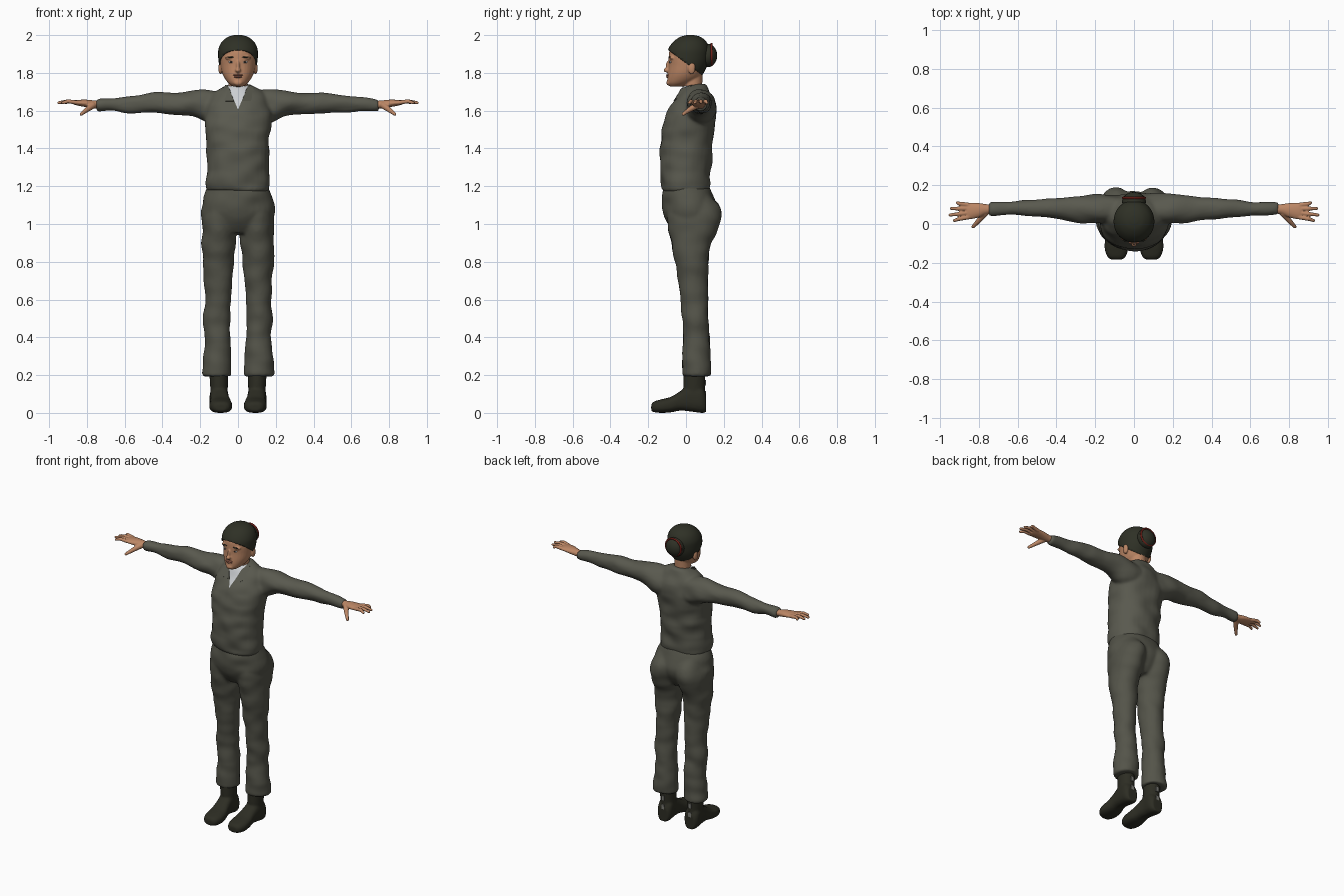
import bpy, bmesh
from math import cos, sin, pi, copysign
from mathutils import Vector, Matrix, noise

if "Cube" in bpy.data.objects:
    bpy.data.objects.remove(bpy.data.objects["Cube"])


def material(name, r, g, b):
    m = bpy.data.materials.new(name)
    m.use_nodes = True
    m.diffuse_color = (r, g, b, 1)
    bsdf = m.node_tree.nodes["Principled BSDF"]
    bsdf.inputs["Base Color"].default_value = (r, g, b, 1)
    bsdf.inputs["Roughness"].default_value = 0.8
    return m


SHIRT = material("olive shirt", .1, .1, .077)
PANTS = material("olive trousers", .088, .088, .067)
BOOT = material("dark boot leather", .026, .026, .017)
HAIR = material("dark hair", .028, .03, .019)
SKIN = material("skin", .5, .24, .13)
WHITE = material("white undershirt", .6, .62, .64)
LIPS = material("lips", .36, .14, .09)
RED = material("red hair band", .17, .015, .01)
GREY = material("grey buckle", .2, .2, .18)
DARK = material("dark eye", .03, .02, .015)


def loft(bm, sections, axis="z", side=1, power=2, n=32, steps=5):
    """Smooth skin through sections of (position, centre, radius, low, high)."""
    pts = [Vector(s) for s in sections]
    rows = []
    for i in range(len(pts) - 1):
        a, b, c, d = pts[max(i - 1, 0)], pts[i], pts[i + 1], pts[min(i + 2, len(pts) - 1)]
        for k in range(steps):
            t = k / steps
            rows.append(b + ((c - a) * t + (a * 2 - b * 5 + c * 4 - d) * t**2
                             + (b * 3 - a - c * 3 + d) * t**3) / 2)
    rows.append(pts[-1])
    rings = []
    for t, mid, rad, low, high in rows:
        ring = []
        for i in range(n):
            u, v = (copysign(abs(f(2 * pi * i / n))**(2 / power), f(2 * pi * i / n)) for f in (cos, sin))
            a, b = mid + rad * u, (low + high) / 2 + (high - low) / 2 * v
            co = {"z": (a, b, t), "x": (t, b, a), "y": (a, t, b)}[axis]
            ring.append(bm.verts.new((co[0] * side, co[1], co[2])))
        rings.append(ring)
    for lo, hi in zip(rings, rings[1:]):
        for i in range(n):
            bm.faces.new((lo[i], lo[i - 1], hi[i - 1], hi[i]))
    bm.faces.new(rings[0])
    bm.faces.new(reversed(rings[-1]))


def ball(bm, centre, radii):
    bmesh.ops.create_uvsphere(bm, u_segments=20, v_segments=12, radius=1,
                              matrix=Matrix.Translation(centre) @ Matrix.Diagonal((*radii, 1)))


def rod(bm, a, b, ra, rb):
    a, b = Vector(a), Vector(b)
    turn = (b - a).to_track_quat("Z", "Y").to_matrix().to_4x4()
    bmesh.ops.create_cone(bm, cap_ends=True, segments=14, radius1=ra, radius2=rb, depth=(b - a).length,
                          matrix=Matrix.Translation((a + b) / 2) @ turn)
    ball(bm, a, (ra,) * 3)
    ball(bm, b, (rb,) * 3)


def finish(bm, name, mat, voxel=0, relax=3, folds=0, smooth=True):
    """Make the object; optionally fuse its pieces and add cloth folds."""
    bmesh.ops.recalc_face_normals(bm, faces=bm.faces)
    me = bpy.data.meshes.new(name)
    bm.to_mesh(me)
    bm.free()
    ob = bpy.data.objects.new(name, me)
    bpy.context.collection.objects.link(ob)
    if voxel:
        fuse = ob.modifiers.new("fuse", "REMESH")
        fuse.mode, fuse.voxel_size = "VOXEL", voxel
        soft = ob.modifiers.new("soften", "SMOOTH")
        soft.factor, soft.iterations = .5, relax
        graph = bpy.context.evaluated_depsgraph_get()
        me = bpy.data.meshes.new_from_object(ob.evaluated_get(graph))
        ob.modifiers.clear()
        ob.data = me
        me.name = name
    if folds:
        moves = [v.normal * folds * noise.noise(Vector((v.co.x * 9, v.co.y * 9, v.co.z * 14))) for v in me.vertices]
        for v, move in zip(me.vertices, moves):
            v.co += move
    me.materials.clear()
    me.materials.append(mat)
    if smooth:
        me.shade_smooth()
    return ob


# Shirt: torso and both sleeves fused
bm = bmesh.new()
loft(bm, [(1.17, 0, .155, -.115, .115), (1.19, 0, .17, -.13, .127), (1.3, 0, .165, -.136, .132),
          (1.42, 0, .167, -.136, .142), (1.52, 0, .178, -.123, .152), (1.6, 0, .175, -.097, .157),
          (1.66, 0, .155, -.062, .147), (1.7, 0, .12, -.036, .128), (1.738, 0, .062, -.012, .104)], power=2.2)
for s in (1, -1):
    loft(bm, [(.08, 1.61, .09, .0, .15), (.17, 1.623, .088, 0, .157), (.24, 1.638, .067, .005, .152),
              (.32, 1.64, .058, .014, .142), (.42, 1.638, .054, .028, .136), (.5, 1.636, .051, .035, .127),
              (.6, 1.632, .044, .038, .12), (.7, 1.63, .034, .044, .113), (.747, 1.628, .029, .048, .11)], "x", s)
shirt = finish(bm, "shirt", SHIRT, .01, 4, .011)

# Open neckline: a V cut into the chest shows the undershirt
shirt.data.materials.append(WHITE)
bm = bmesh.new()
bm.from_mesh(shirt.data)
for s in (1, -1):
    bmesh.ops.bisect_plane(bm, geom=bm.verts[:] + bm.edges[:] + bm.faces[:],
                           plane_co=(0, 0, 1.605), plane_no=(s, 0, -.42))
for f in bm.faces:
    c = f.calc_center_median()
    f.material_index = int(c.y < .03 and abs(c.x) < .42 * (c.z - 1.605))
bm.to_mesh(shirt.data)
bm.free()

# Collar flaps
bm = bmesh.new()
for s in (1, -1):
    corners = [(.066, .03, 1.737), (.046, -.025, 1.718), (.022, -.066, 1.652), (.068, -.062, 1.652), (.09, .0, 1.706)]
    bm.faces.new([bm.verts.new((x * s, y, z)) for x, y, z in corners][::s])
collar = finish(bm, "collar", SHIRT, smooth=False)
collar.modifiers.new("thickness", "SOLIDIFY").thickness = .01

# Trousers: pelvis and both legs fused
bm = bmesh.new()
loft(bm, [(.95, 0, .1, -.06, .11), (.99, 0, .17, -.09, .14), (1.05, 0, .195, -.117, .162),
          (1.1, 0, .192, -.127, .165), (1.17, 0, .174, -.125, .14), (1.22, 0, .155, -.11, .11)])
for s in (1, -1):
    loft(bm, [(.195, .112, .076, -.015, .132), (.24, .113, .078, -.02, .132), (.4, .108, .068, -.015, .124),
              (.5, .113, .072, -.02, .117), (.62, .106, .068, -.03, .117), (.75, .106, .079, -.05, .117),
              (.88, .105, .088, -.075, .128), (.96, .1, .092, -.09, .163), (1.03, .098, .094, -.1, .187),
              (1.1, .09, .085, -.09, .177), (1.15, .09, .06, -.06, .13)], side=s)
finish(bm, "trousers", PANTS, .01, 3, .008)

for s, label in ((1, "left"), (-1, "right")):
    # Boot: shaft and foot
    bm = bmesh.new()
    loft(bm, [(.03, .1, .045, 0, .1), (.12, .1, .046, -.014, .1), (.28, .105, .052, -.012, .106)], side=s)
    loft(bm, [(-.184, .09, .025, .012, .045), (-.17, .09, .046, .004, .06), (-.13, .091, .06, 0, .072),
              (-.08, .092, .058, .003, .085), (-.03, .096, .05, .012, .115), (.02, .1, .048, .008, .145),
              (.08, .1, .05, 0, .14), (.106, .1, .035, .002, .1)], "y", s, 2.6)
    finish(bm, label + "_boot", BOOT, .007, 2)
    # Buckles on the back of the boot
    bm = bmesh.new()
    for z in (.1, .16):
        bmesh.ops.create_cube(bm, size=1, matrix=Matrix.Translation((s * .1, .102, z)) @ Matrix.Diagonal((.02, .008, .03, 1)))
    finish(bm, label + "_boot_buckles", GREY, smooth=False)

    # Hand: palm, four fingers, thumb
    bm = bmesh.new()
    loft(bm, [(.71, 1.629, .021, .055, .1), (.76, 1.633, .021, .05, .102), (.8, 1.638, .02, .034, .108),
              (.85, 1.642, .015, .024, .11), (.872, 1.643, .009, .028, .107)], "x", s)
    for base, tip, y in ((.035, .935, .018), (.057, .957, .047), (.079, .95, .08), (.099, .92, .11)):
        middle = (s * .9, (base + y) / 2, 1.65)
        rod(bm, (s * .855, base, 1.643), middle, .0115, .0105)
        rod(bm, middle, (s * (tip - .008), y, 1.642), .0105, .008)
    rod(bm, (s * .77, .055, 1.627), (s * .803, .015, 1.603), .018, .013)
    rod(bm, (s * .803, .015, 1.603), (s * .83, -.014, 1.582), .013, .009)
    finish(bm, label + "_hand", SKIN, .004, 2)

# Head with neck, nose and ears
skull = [(1.728, 0, .026, -.085, -.02), (1.745, 0, .05, -.098, .03), (1.77, 0, .07, -.099, .07),
         (1.8, 0, .084, -.096, .09), (1.84, 0, .092, -.092, .108), (1.88, 0, .096, -.092, .115),
         (1.92, 0, .094, -.086, .115), (1.957, 0, .076, -.06, .1), (1.982, 0, .045, -.025, .07),
         (1.992, 0, .012, .01, .035)]
bm = bmesh.new()
loft(bm, skull)
loft(bm, [(1.66, 0, .056, -.015, .09), (1.72, 0, .05, -.014, .086), (1.8, 0, .052, -.02, .088)])
ball(bm, (0, -.101, 1.814), (.015, .018, .012))
ball(bm, (0, -.094, 1.835), (.01, .013, .03))
ball(bm, (0, -.09, 1.748), (.025, .014, .016))
for s in (1, -1):
    ball(bm, (s * .093, .03, 1.825), (.011, .02, .033))
    ball(bm, (s * .04, -.074, 1.88), (.03, .014, .01))
finish(bm, "head", SKIN, .005, 2)

# Eyes, brows and lips
for name, mat, z, size in (("eyes", WHITE, 1.857, (.014, .006, .006)), ("irises", DARK, 1.857, (.006, .009, .006)),
                           ("brows", HAIR, 1.883, (.023, .009, .004))):
    bm = bmesh.new()
    for s in (1, -1):
        ball(bm, (s * .037, -.082, z), size)
    finish(bm, name, mat)
bm = bmesh.new()
ball(bm, (0, -.095, 1.788), (.026, .011, .005))
ball(bm, (0, -.095, 1.779), (.022, .011, .006))
finish(bm, "lips", LIPS)

# Hair cap cut along a slanted hairline
bm = bmesh.new()
loft(bm, [(z + .008, c, r + .009, low - .007, high + .008) for z, c, r, low, high in skull])
bmesh.ops.bisect_plane(bm, geom=bm.verts[:] + bm.edges[:] + bm.faces[:], clear_inner=True,
                       plane_co=(0, -.1, 1.925), plane_no=(0, .14, .19))
hair = finish(bm, "hair", HAIR)
hair.modifiers.new("thickness", "SOLIDIFY").thickness = .012

# Bun and its band
bm = bmesh.new()
ball(bm, (0, .115, 1.892), (.062, .05, .062))
finish(bm, "hair_bun", HAIR)
bpy.ops.mesh.primitive_torus_add(major_radius=.056, minor_radius=.006, major_segments=40, minor_segments=10,
                                 location=(0, .135, 1.897), rotation=(pi / 2, 0, 0))
band = bpy.context.object
band.name = "hair_band"
band.data.materials.append(RED)
band.data.shade_smooth()
